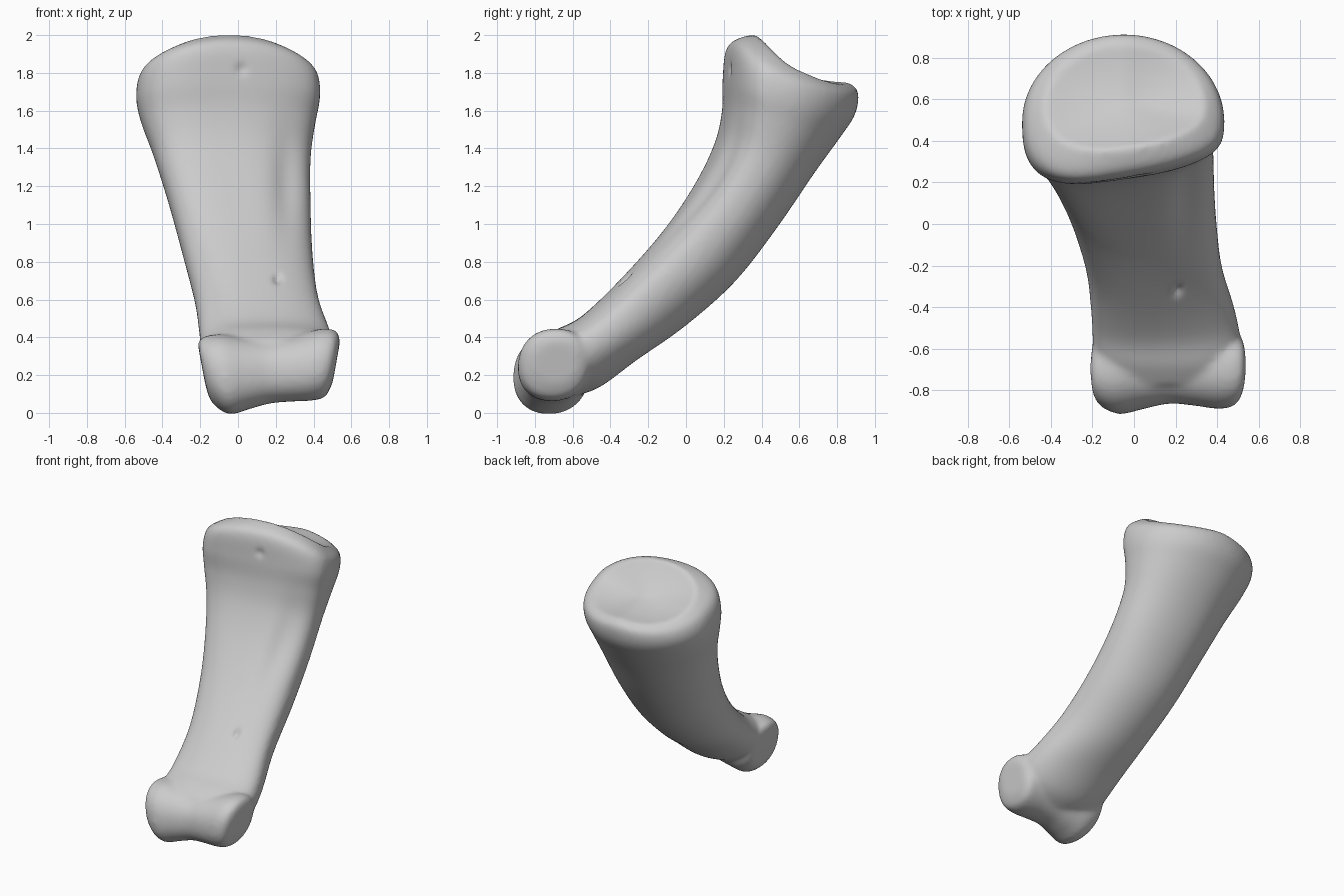
import bpy, bmesh, math
from mathutils import Vector

if "Cube" in bpy.data.objects:
    bpy.data.objects.remove(bpy.data.objects["Cube"])

SIDES = 64


def spline(rows, steps):
    """Catmull-Rom interpolation of parameter rows."""
    out = []
    for i in range(len(rows) - 1):
        quad = [rows[max(i - 1, 0)], rows[i], rows[i + 1], rows[min(i + 2, len(rows) - 1)]]
        for s in range(steps):
            t = s / steps
            out.append([b + 0.5 * t * (c - a + t * (2*a - 5*b + 4*c - d + t * (3*(b - c) + d - a)))
                        for a, b, c, d in zip(*quad)])
    return out + [list(rows[-1])]


def power(v, e):
    return math.copysign(abs(v) ** e, v)


def loft(name, rings):
    """Skin a list of closed rings and cap both ends."""
    bm = bmesh.new()
    loops = [[bm.verts.new(p) for p in ring] for ring in rings]
    for a, b in zip(loops, loops[1:]):
        for i in range(SIDES):
            j = (i + 1) % SIDES
            bm.faces.new((a[i], a[j], b[j], b[i]))
    bm.faces.new(loops[0][::-1])
    bm.faces.new(loops[-1])
    bmesh.ops.recalc_face_normals(bm, faces=bm.faces)
    mesh = bpy.data.meshes.new(name)
    bm.to_mesh(mesh)
    bm.free()
    obj = bpy.data.objects.new(name, mesh)
    bpy.context.collection.objects.link(obj)
    return obj


def shaft_ring(row):
    """Section with a flatter front and a round back; its side ridges can tilt and drop."""
    fy, fz, by, bz, x0, x1, skew, drop, flat, tilt = row
    front, back = Vector((0, fy, fz)), Vector((0, by, bz))
    widest = front.lerp(back, 0.4)
    ring = []
    for i in range(SIDES):
        a = math.tau * i / SIDES
        c, s = math.cos(a), math.sin(a)
        e = flat if s < 0 else 1
        xn = power(c, e)
        x = (x0 + x1) / 2 + (x1 - x0) / 2 * xn
        p = widest + ((back - widest) if s > 0 else (widest - front)) * power(s, e)
        p += (back - front) * tilt * xn * abs(xn)
        sag = abs(xn) ** (1.3 if s > 0 else 2)
        ring.append(p + Vector((x, skew * x * max(0, -s), -drop * sag)))
    return ring


# Shaft and base: front y, z, back y, z, least x, greatest x, skew, drop, flatness, tilt
stations = [
    (.37, 2.005, .86, 1.75, -.43, .34, .12, .07, .85, 0),
    (.25, 1.955, .912, 1.70, -.515, .42, .16, .07, .72, 0),
    (.225, 1.77, .895, 1.58, -.54, .435, .15, .02, .65, 0),
    (.215, 1.60, .81, 1.45, -.515, .41, .12, 0, .7, .03),
    (.17, 1.42, .68, 1.27, -.45, .385, .12, 0, .75, .06),
    (.055, 1.20, .475, .97, -.37, .385, .12, 0, .75, .06),
    (-.13, .95, .255, .69, -.295, .395, .1, 0, .8, .02),
    (-.36, .70, -.01, .455, -.23, .425, .1, 0, .85, -.02),
    (-.56, .51, -.26, .28, -.205, .49, .05, 0, .8, 0),
    (-.69, .44, -.45, .14, -.195, .515, 0, 0, .75, 0),
    (-.78, .38, -.58, .09, -.16, .48, 0, 0, .75, 0),
]
rings = [shaft_ring(r) for r in spline(stations, 5)]

# Hollow joint surface on top of the base
rim = rings[0]
middle = sum(rim, Vector()) / SIDES
sink = Vector((0, -.3, -.95))
for k in range(1, 9):
    f = 1 - k / 9
    rings.insert(0, [middle.lerp(p, f) + sink * .05 * (1 - f * f) for p in rim])
shaft = loft("shaft", rings)


def head_ring(row):
    """Squarish oval across the head, tapering downwards."""
    x, cy, cz, ry, rz = row
    ring = []
    for i in range(SIDES):
        a = math.tau * i / SIDES
        z = cz + rz * power(math.sin(a), .9)
        ring.append(Vector((.17 + (x - .17) * (1 + .5 * (z - .32)),
                            cy + ry * power(math.cos(a), .9) + .06 * (z - cz), z)))
    return ring


# Spool-shaped head: x, centre y, centre z, half depth, half height
spool = [
    (-.205, -.70, .25, .10, .10),
    (-.185, -.705, .225, .165, .17),
    (-.09, -.715, .205, .20, .212),
    (.04, -.70, .21, .19, .19),
    (.17, -.69, .22, .175, .17),
    (.30, -.695, .235, .18, .175),
    (.42, -.70, .255, .19, .19),
    (.50, -.695, .26, .175, .175),
    (.53, -.685, .27, .11, .11),
]
head = loft("head", [head_ring(r) for r in spline(spool, 4)])

# Fuse the parts into one smooth bone
bpy.ops.object.select_all(action="DESELECT")
head.select_set(True)
shaft.select_set(True)
bpy.context.view_layer.objects.active = shaft
bpy.ops.object.join()
bone = shaft
bone.name = bone.data.name = "finger_bone"
remesh = bone.modifiers.new("fuse", "REMESH")
remesh.mode = "VOXEL"
remesh.voxel_size = .015
smooth = bone.modifiers.new("soften", "SMOOTH")
smooth.factor = .5
smooth.iterations = 12
for modifier in ("fuse", "soften"):
    bpy.ops.object.modifier_apply(modifier=modifier)

# Press shallow hollows into the front: x, z, width, height, depth
hollows = [(.26, 1.22, .07, .25, .02), (.21, .71, .02, .025, .02), (.02, 1.82, .03, .03, .012)]
mesh = bone.data
normals = [v.normal.copy() for v in mesh.vertices]
for v, n in zip(mesh.vertices, normals):
    if n.y < -.1:
        for x, z, w, h, depth in hollows:
            v.co -= n * depth * math.exp(-((v.co.x - x) / w) ** 2 - ((v.co.z - z) / h) ** 2)

# Plain grey material
grey = bpy.data.materials.new("bone_grey")
grey.use_nodes = True
colour = (.6, .6, .6, 1)
grey.diffuse_color = colour
grey.node_tree.nodes["Principled BSDF"].inputs["Base Color"].default_value = colour
mesh.materials.clear()
mesh.materials.append(grey)
for p in mesh.polygons:
    p.use_smooth = True
